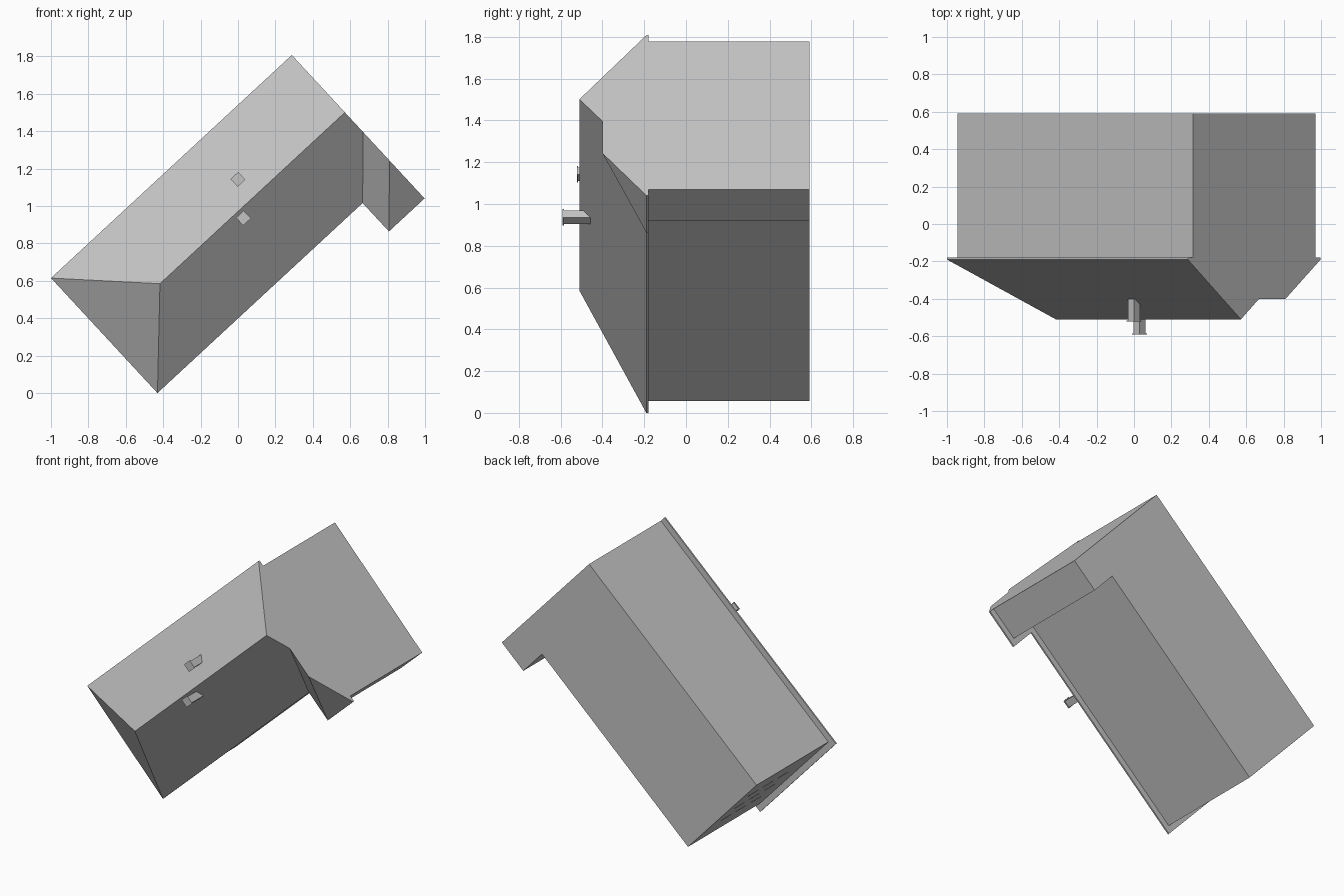
import bpy
import bmesh
import math
from mathutils import Vector

cube = bpy.data.objects.get("Cube")
if cube:
    bpy.data.objects.remove(cube, do_unlink=True)

grey = bpy.data.materials.new("plain_grey")
grey.use_nodes = True
grey.diffuse_color = (0.55, 0.55, 0.55, 1)
grey.node_tree.nodes["Principled BSDF"].inputs["Base Color"].default_value = grey.diffuse_color

# Tilted frame: s runs along the cabinet, t across it, y is depth
TILT = math.radians(42.8)
CORNER = Vector((-1, 0, 0.615))
ALONG = Vector((math.cos(TILT), 0, math.sin(TILT)))
ACROSS = Vector((math.sin(TILT), 0, -math.cos(TILT)))
LENGTH, WIDTH, FULL = 1.755, 0.838, 1.045
STEP = 1.495
FRONT, RIM, BACK = -0.19, -0.18, 0.59


def place(s, t, y):
    return CORNER + ALONG * s + ACROSS * t + Vector((0, y, 0))


def finish(name, bm):
    bmesh.ops.recalc_face_normals(bm, faces=bm.faces)
    mesh = bpy.data.meshes.new(name)
    bm.to_mesh(mesh)
    bm.free()
    mesh.materials.append(grey)
    obj = bpy.data.objects.new(name, mesh)
    bpy.context.collection.objects.link(obj)
    return obj


def prism(name, outline, y0, y1):
    """Solid with a flat outline in the tilted frame, running from y0 to y1."""
    bm = bmesh.new()
    face = bm.faces.new([bm.verts.new(place(s, t, y0)) for s, t in outline])
    new = bmesh.ops.extrude_face_region(bm, geom=[face])["geom"]
    bmesh.ops.translate(bm, vec=(0, y1 - y0, 0),
                        verts=[v for v in new if isinstance(v, bmesh.types.BMVert)])
    return finish(name, bm)


def block(name, s0, s1, t0, t1, y0, y1):
    return prism(name, [(s0, t0), (s1, t0), (s1, t1), (s0, t1)], y0, y1)


def l_outline(inset):
    """L-shaped outline, inset on all sides except the flush upper end."""
    i = inset
    return [(i, i), (i, WIDTH - i), (STEP + i, WIDTH - i),
            (STEP + i, FULL - i), (LENGTH, FULL - i), (LENGTH, i)]


# Main body behind the hood, and the thin rim around its front
prism("cabinet_body", l_outline(0.04), RIM, BACK)
prism("front_rim", l_outline(0), FRONT, RIM)

# Faceted hood with a ridge along the middle
points = {
    "top_low": (0, 0, FRONT), "bottom_low": (0, WIDTH, FRONT),
    "step_in": (STEP, WIDTH, FRONT), "step_out": (STEP, FULL, FRONT),
    "end_out": (LENGTH, FULL, FRONT), "top_high": (LENGTH, 0, FRONT),
    "ridge_low": (0.407, 0.418, -0.51), "ridge_high": (LENGTH, 0.418, -0.51),
    "ledge_in": (LENGTH, 0.561, -0.4), "ledge_out": (LENGTH, 0.769, -0.4),
}
panels = [
    "top_low top_high ridge_high ridge_low",
    "ridge_low ridge_high ledge_in step_in bottom_low",
    "top_low ridge_low bottom_low",
    "ledge_in ledge_out step_out step_in",
    "ledge_out end_out step_out",
    "top_high ridge_high ledge_in ledge_out end_out",
    "top_low top_high end_out step_out step_in bottom_low",
]
bm = bmesh.new()
verts = {key: bm.verts.new(place(*p)) for key, p in points.items()}
for panel in panels:
    bm.faces.new([verts[key] for key in panel.split()])
finish("hood", bm)

# Square knobs, one on each large hood panel
for name, s, t, tip, root in (("upper", 1.092, 0.292, -0.518, -0.4),
                              ("lower", 0.973, 0.464, -0.587, -0.455)):
    for part, r, y0, y1 in (("stem", 0.023, tip, root), ("cap", 0.028, tip - 0.003, tip + 0.002)):
        block(f"{name}_knob_{part}", s - r, s + r, t - r, t + r, y0, y1)

# Fine vent slats on the lower end of the body
for row in range(3):
    for col in range(3):
        t, y = 0.25 + row * 0.15, 0.05 + col * 0.16
        block(f"vent_slat_{row}_{col}", 0.037, 0.041, t, t + 0.008, y, y + 0.1)
